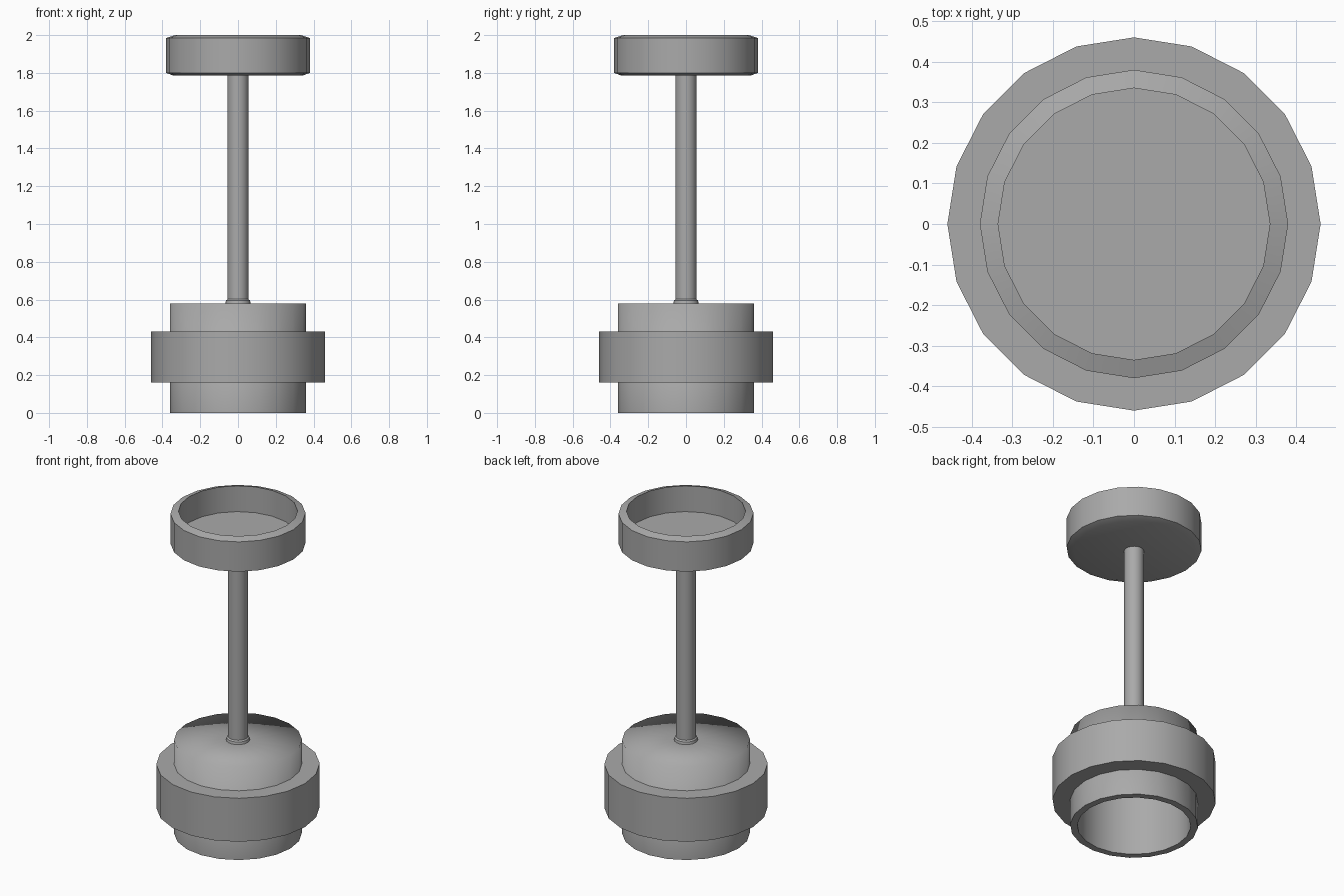
import bpy, bmesh, math

default = bpy.data.objects.get("Cube")
if default:
    bpy.data.objects.remove(default, do_unlink=True)

# single grey finish
grey = bpy.data.materials.new("plain grey")
grey.use_nodes = True
colour = (0.4, 0.4, 0.4, 1)
grey.diffuse_color = colour
grey.node_tree.nodes["Principled BSDF"].inputs["Base Color"].default_value = colour

SIDES = 20


def lathe(name, profile, closed=False, soft_height=None):
    """Turn (radius, z) points about z; corners are sharp except at soft_height."""
    bm = bmesh.new()
    verts = [bm.verts.new((r, 0, z)) for r, z in profile]
    pairs = list(zip(verts, verts[1:]))
    if closed:
        pairs.append((verts[-1], verts[0]))
    edges = [bm.edges.new(p) for p in pairs]
    bmesh.ops.spin(bm, geom=verts + edges, cent=(0, 0, 0), axis=(0, 0, 1),
                   angle=math.tau, steps=SIDES, use_merge=False)
    bmesh.ops.remove_doubles(bm, verts=bm.verts[:], dist=0.0005)
    bmesh.ops.recalc_face_normals(bm, faces=bm.faces[:])
    for face in bm.faces:
        face.smooth = True
    for edge in bm.edges:
        soft = soft_height is not None and all(
            abs(v.co.z - soft_height) < 0.001 for v in edge.verts)
        edge.smooth = soft or edge.calc_face_angle(0) < math.radians(30)
    mesh = bpy.data.meshes.new(name)
    bm.to_mesh(mesh)
    bm.free()
    mesh.materials.append(grey)
    obj = bpy.data.objects.new(name, mesh)
    bpy.context.collection.objects.link(obj)
    return obj


# hollow base cup, open underneath, with a softly shaded top edge
lathe("base_cup", [(0, 0.58), (0.068, 0.58), (0.36, 0.58), (0.36, 0),
                   (0.32, 0), (0.32, 0.54), (0, 0.54)], soft_height=0.58)

# wide band around the base
lathe("base_band", [(0.36, 0.16), (0.46, 0.16), (0.46, 0.43), (0.36, 0.43)],
      closed=True)

# collar and rod
lathe("rod_collar", [(0, 0.58), (0.067, 0.58), (0.064, 0.595),
                     (0.056, 0.602), (0, 0.602)])
lathe("rod", [(0, 0.58), (0.056, 0.58), (0.056, 1.841), (0, 1.841)])

# shallow tray on top with bevelled rims
lathe("top_tray", [(0, 1.785), (0.34, 1.785), (0.38, 1.80), (0.38, 1.985),
                   (0.335, 2.0), (0.335, 1.84), (0, 1.84)])
